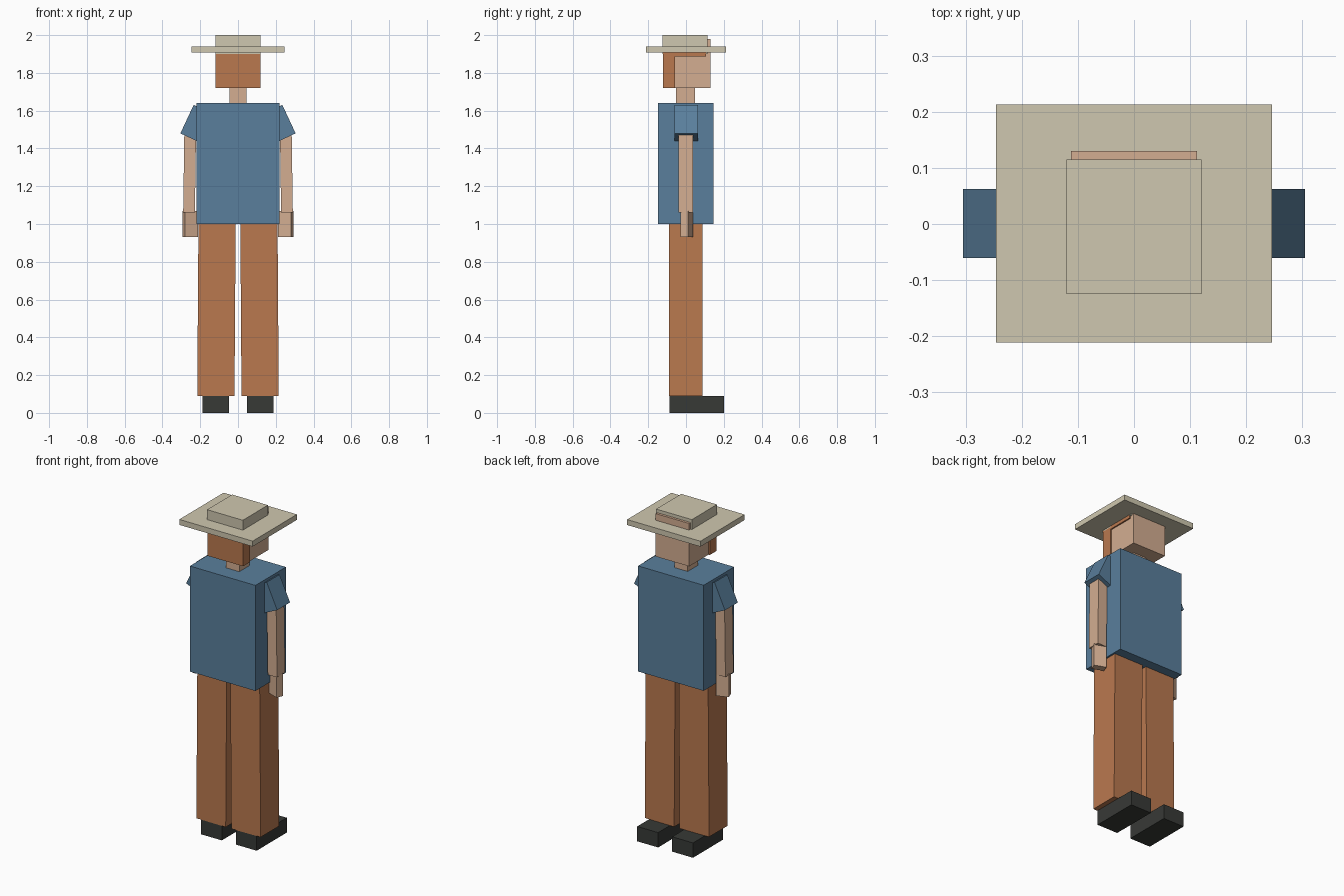
import bpy, bmesh
from math import radians
from mathutils import Matrix, Vector

if "Cube" in bpy.data.objects:
    bpy.data.objects.remove(bpy.data.objects["Cube"])


def material(name, r, g, b):
    m = bpy.data.materials.new(name)
    lin = [(c / 255) ** 2.2 for c in (r, g, b)]
    m.diffuse_color = (*lin, 1)
    m.use_nodes = True
    m.node_tree.nodes["Principled BSDF"].inputs["Base Color"].default_value = m.diffuse_color
    return m


skin = material("skin", 210, 172, 144)
brown = material("brown", 184, 120, 80)
blue = material("blue", 90, 126, 155)
straw = material("straw", 206, 198, 174)
black = material("black", 58, 60, 57)


def block(name, center, size, mat, rot=None):
    """Flat box with an optional rotation (axis, degrees) about its centre."""
    me = bpy.data.meshes.new(name)
    bm = bmesh.new()
    m = Matrix.Translation(Vector(center))
    if rot:
        m = m @ Matrix.Rotation(radians(rot[1]), 4, rot[0])
    bmesh.ops.create_cube(bm, size=1, matrix=m @ Matrix.Diagonal((*size, 1)))
    bm.to_mesh(me)
    bm.free()
    me.materials.append(mat)
    ob = bpy.data.objects.new(name, me)
    bpy.context.collection.objects.link(ob)
    return ob


def span(name, x, y, z, mat):
    """Upright box from its ranges on each axis."""
    pairs = (x, y, z)
    return block(name, [(a + b) / 2 for a, b in pairs], [b - a for a, b in pairs], mat)


# Body, neck and head
span("torso", (-.22, .22), (-.147, .145), (1.0, 1.64), blue)
span("neck", (-.045, .045), (-.052, .048), (1.62, 1.73), skin)
span("head", (-.112, .112), (-.06, .13), (1.72, 1.98), skin)

# Hair behind the head and over its top
span("back_hair", (-.12, .12), (-.123, -.057), (1.72, 1.92), brown)
span("top_hair", (-.12, .12), (-.06, .105), (1.887, 1.935), brown)

# Hat
span("hat_brim", (-.246, .246), (-.211, .213), (1.907, 1.94), straw)
span("hat_crown", (-.12, .12), (-.125, .115), (1.9, 2.0), straw)

# Paired limbs, mirrored across x
for s, side in ((1, "right"), (-1, "left")):
    block(f"{side}_leg", (s * .114, -.002, .547), (.197, .178, .914), brown, ("Y", -s * .4))
    span(f"{side}_shoe", sorted((s * .047, s * .187)), (-.088, .2), (0, .09), black)

    # Slanted sleeve, placed from its outer edge inward
    turn = Matrix.Rotation(radians(-25), 3, "Y")
    mid = Vector((.27, 0, 1.555)) + turn @ Vector((-.06, 0, 0))
    mid.y = .001
    # inward direction runs down towards the torso
    mid.z = 1.555 - .06 * .4226
    block(f"{side}_sleeve", (s * mid.x, mid.y, mid.z), (.12, .123, .166), blue, ("Y", -s * 25))

    block(f"{side}_arm", (s * .256, -.002, 1.285), (.062, .077, .45), skin, ("Y", -s * .8))
    block(f"{side}_hand", (s * .2535, .003, .999), (.072, .043, .138), skin, ("Z", -s * 20.5))
